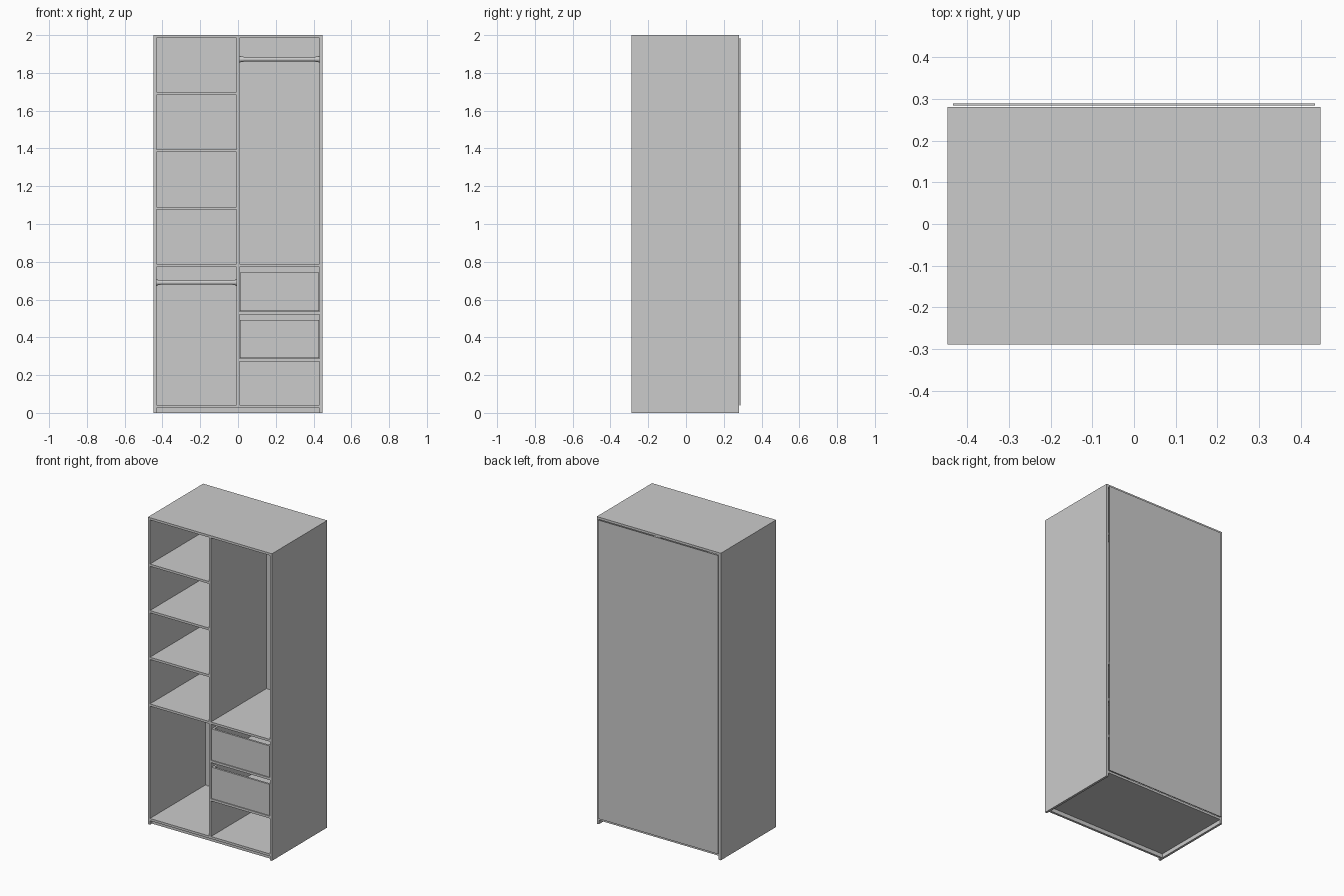
import bpy, bmesh
from mathutils import Matrix, Vector

if "Cube" in bpy.data.objects:
    bpy.data.objects.remove(bpy.data.objects["Cube"])

T = 0.015                    # board thickness
W = 0.447                    # half width
IN = W - T                   # inner face of the sides
D = 0.008                    # half thickness of the divider
FRONT, REAR = -0.289, 0.280  # depth limits of the boards


def add_box(bm, x0, x1, y0, y1, z0, z1):
    size = (x1 - x0, y1 - y0, z1 - z0)
    mid = Vector(((x0 + x1) / 2, (y0 + y1) / 2, (z0 + z1) / 2))
    bmesh.ops.create_cube(bm, size=1, matrix=Matrix.Translation(mid) @ Matrix.Diagonal((*size, 1)))


def add_tube(bm, x0, x1, y, z, r):
    m = Matrix.Translation(((x0 + x1) / 2, y, z)) @ Matrix.Rotation(1.5707963, 4, 'Y')
    bmesh.ops.create_cone(bm, cap_ends=True, segments=32, radius1=r, radius2=r,
                          depth=x1 - x0, matrix=m)


def finish(name, bm, smooth=False):
    me = bpy.data.meshes.new(name)
    bm.to_mesh(me)
    bm.free()
    ob = bpy.data.objects.new(name, me)
    bpy.context.collection.objects.link(ob)
    if smooth:
        bpy.ops.object.select_all(action='DESELECT')
        ob.select_set(True)
        bpy.context.view_layer.objects.active = ob
        bpy.ops.object.shade_smooth_by_angle()
    return ob


def board(name, *limits):
    bm = bmesh.new()
    add_box(bm, *limits)
    return finish(name, bm)


# Carcass
board("top_panel", -W, W, FRONT, REAR, 2 - T, 2)
board("left_side", -W, -IN, FRONT, REAR, 0, 2 - T)
board("right_side", IN, W, FRONT, REAR, 0, 2 - T)
board("bottom_panel", -IN, IN, FRONT, REAR, 0.026, 0.041)
board("kick_board", -IN, IN, FRONT + 0.02, FRONT + 0.02 + T, 0, 0.026)
board("divider", -D, D, FRONT, REAR, 0.041, 2 - T)
board("back_panel", -0.433, 0.433, 0.284, 0.289, 0.04, 2 - T)

# Shelves, given by their top faces
for i, z in enumerate((0.787, 1.091, 1.395, 1.698)):
    board(f"left_shelf_{i + 1}", -IN, -D, FRONT, REAR, z - T, z)
for i, z in enumerate((0.287, 0.537, 0.787)):
    board(f"right_shelf_{i + 1}", D, IN, FRONT, REAR, z - T, z)


# Open-topped drawers resting just above the lower right shelves
def drawer(name, z):
    x0, x1, y0, y1, h, t = D + 0.003, IN - 0.003, FRONT + 0.001, REAR - 0.01, 0.203, 0.013
    bm = bmesh.new()
    add_box(bm, x0, x1, y0, y0 + t, z, z + h)
    add_box(bm, x0, x1, y1 - t, y1, z, z + h)
    add_box(bm, x0, x0 + t, y0 + t, y1 - t, z, z + h)
    add_box(bm, x1 - t, x1, y0 + t, y1 - t, z, z + h)
    add_box(bm, x0 + t, x1 - t, y0 + t, y1 - t, z, z + 0.01)
    finish(name, bm)


drawer("lower_drawer", 0.290)
drawer("upper_drawer", 0.540)


# Hanging rods with a flange and collar at each end
def rod(name, x0, x1, z, y=0.0):
    bm = bmesh.new()
    add_tube(bm, x0 + 0.004, x1 - 0.004, y, z, 0.011)
    finish(name, bm, True)
    bm = bmesh.new()
    for a, s in ((x0, 1), (x1, -1)):
        for r, length in ((0.018, 0.006), (0.014, 0.022)):
            b = a + s * length
            add_tube(bm, min(a, b), max(a, b), y, z, r)
    finish(name + "_holders", bm, True)


rod("right_rod", D, IN, 1.872)
rod("left_rod", -IN, -D, 0.690)
